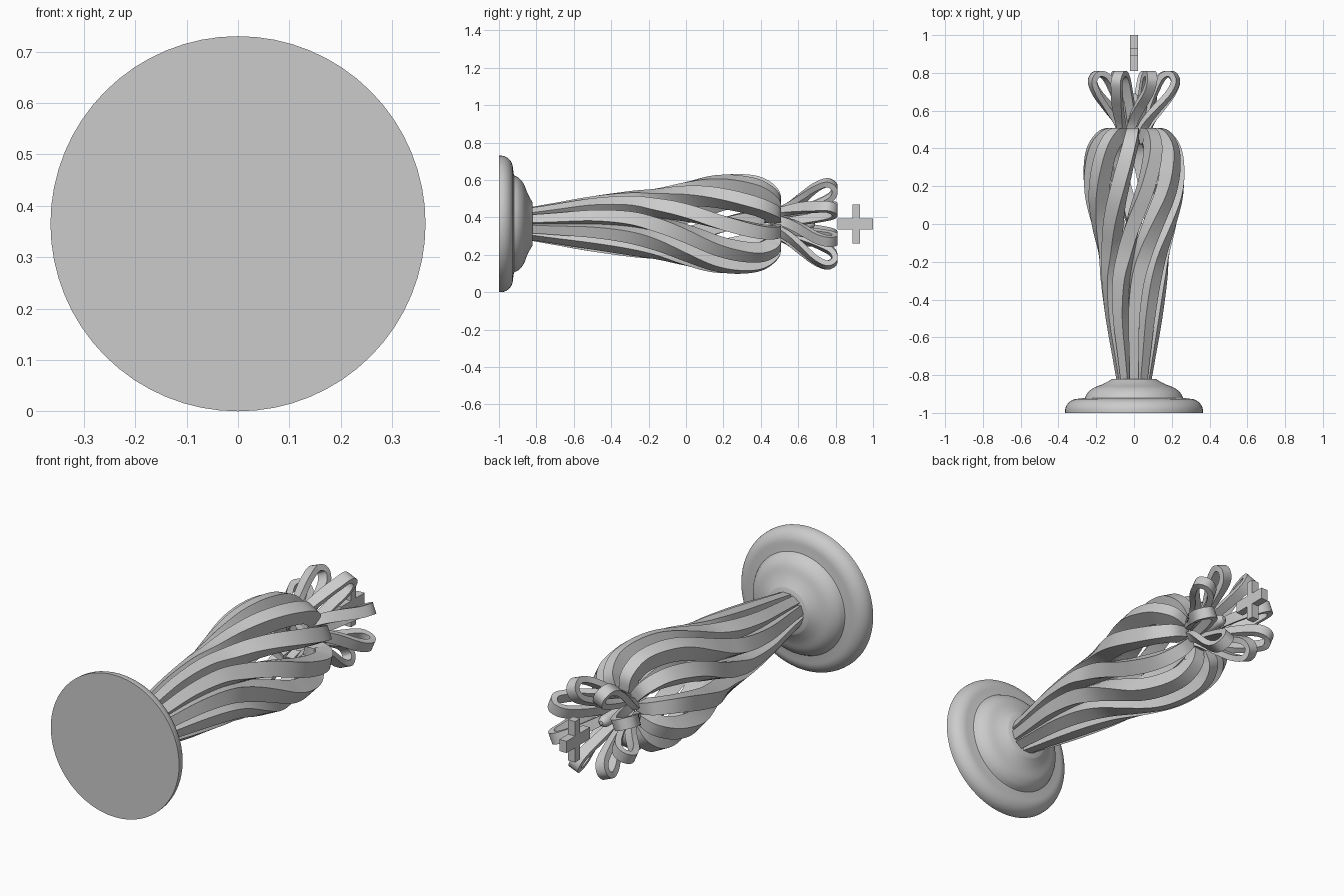
import bpy, bmesh, math
from mathutils import Vector

AXIS_Z = 0.365

cube = bpy.data.objects.get("Cube")
if cube:
    bpy.data.objects.remove(cube)

grey = bpy.data.materials.new("plain grey")
grey.use_nodes = True
colour = (0.6, 0.6, 0.6, 1)
grey.diffuse_color = colour
grey.node_tree.nodes["Principled BSDF"].inputs["Base Color"].default_value = colour


def finish(name, bm, smooth=35):
    bmesh.ops.recalc_face_normals(bm, faces=bm.faces)
    mesh = bpy.data.meshes.new(name)
    bm.to_mesh(mesh)
    bm.free()
    mesh.materials.append(grey)
    obj = bpy.data.objects.new(name, mesh)
    bpy.context.collection.objects.link(obj)
    bpy.ops.object.select_all(action="DESELECT")
    bpy.context.view_layer.objects.active = obj
    obj.select_set(True)
    bpy.ops.object.shade_smooth_by_angle(angle=math.radians(smooth))
    return obj


def polar(r, y, degrees):
    a = math.radians(degrees)
    return Vector((r * math.cos(a), y, AXIS_Z + r * math.sin(a)))


def spline(keys, steps):
    """Smooth curve through the key tuples."""
    pts = [Vector(k) for k in keys]
    pts = [2 * pts[0] - pts[1]] + pts + [2 * pts[-1] - pts[-2]]
    out = []
    for a, b, c, d in zip(pts, pts[1:], pts[2:], pts[3:]):
        for i in range(steps):
            t = i / steps
            out.append(0.5 * (2 * b + (c - a) * t + (2 * a - 5 * b + 4 * c - d) * t * t
                              + (3 * b - a - 3 * c + d) * t ** 3))
    return out + [pts[-2]]


def strips(name, count, keys, outer, inner, phase, steps=7):
    """Ring of bars swept along (radius, y, twist, width) keys."""
    bm = bmesh.new()
    path = spline(keys, steps)
    for n in range(count):
        turn = phase + 360 * n / count
        pts = [polar(k[0], k[1], k[2] + turn) for k in path]
        rings = []
        for i, p in enumerate(pts):
            tangent = (pts[min(i + 1, len(pts) - 1)] - pts[max(i - 1, 0)]).normalized()
            side = polar(1, 0, path[i][2] + turn + 90) - Vector((0, 0, AXIS_Z))
            side = (side - tangent * side.dot(tangent)).normalized()
            normal = tangent.cross(side)
            side = side * path[i][3] / 2
            rings.append([bm.verts.new(p + side * s + normal * t)
                          for s, t in ((-1, -inner), (1, -inner), (1, outer), (-1, outer))])
        for a, b in zip(rings, rings[1:]):
            for j in range(4):
                bm.faces.new((a[j], a[j - 1], b[j - 1], b[j]))
        bm.faces.new(rings[0])
        bm.faces.new(rings[-1])
    return finish(name, bm)


def lathe(name, profile, segments=64):
    bm = bmesh.new()
    rings = [[bm.verts.new(polar(r, y, 360 * i / segments)) for i in range(segments)]
             for r, y in profile]
    for a, b in zip(rings, rings[1:]):
        for i in range(segments):
            bm.faces.new((a[i], a[i - 1], b[i - 1], b[i]))
    bm.faces.new(rings[0])
    bm.faces.new(rings[-1])
    return finish(name, bm)


def box(name, size, centre):
    bm = bmesh.new()
    bmesh.ops.create_cube(bm, size=1)
    for v in bm.verts:
        v.co = Vector([c * s + o for c, s, o in zip(v.co, size, centre)])
    return finish(name, bm)


# Round foot: rolled rim, then a rounded dome
rim = [(0.295 + 0.07 * math.cos(math.pi / 2 * i / 10),
        -0.99 + 0.065 * math.sin(math.pi / 2 * i / 10)) for i in range(11)]
dome = [tuple(p) for p in spline([(0.26, -0.92), (0.245, -0.893), (0.215, -0.868),
                                  (0.17, -0.85), (0.14, -0.835), (0.115, -0.82)], 4)]
lathe("foot", [(0.365, -1)] + rim + dome)

# Twisted body bars
strips("body_bars", 10, [
    (0.067, -0.83, 0, 0.045), (0.09, -0.7, 0, 0.05), (0.125, -0.5, 0, 0.06),
    (0.15, -0.3, -7, 0.07), (0.165, -0.15, -20, 0.075), (0.2, 0, -35, 0.075),
    (0.235, 0.15, -49, 0.075), (0.243, 0.28, -58, 0.075), (0.225, 0.4, -65, 0.07),
    (0.17, 0.475, -69, 0.065), (0.11, 0.485, -71, 0.055), (0.07, 0.475, -72, 0.045)],
    0.0225, 0.06, 18)

# Open crown loops
strips("crown_loops", 8, [
    (0.07, 0.48, 40, 0.045), (0.095, 0.54, 26, 0.05), (0.15, 0.615, 12, 0.055),
    (0.21, 0.69, 3, 0.055), (0.238, 0.755, 0, 0.055), (0.21, 0.795, -2, 0.055),
    (0.16, 0.778, -3, 0.055), (0.115, 0.7, -5, 0.05), (0.07, 0.59, -8, 0.045),
    (0.04, 0.5, -10, 0.035)], 0.015, 0.015, 22.5)

# Central rod and cross
lathe("centre_rod", [(0.03, 0.45), (0.03, 0.66), (0.022, 0.68), (0.01, 0.69)], 16)
box("cross_post", (0.04, 0.19, 0.06), (0, 0.905, AXIS_Z))
box("cross_arms", (0.04, 0.04, 0.21), (0, 0.91, AXIS_Z))
